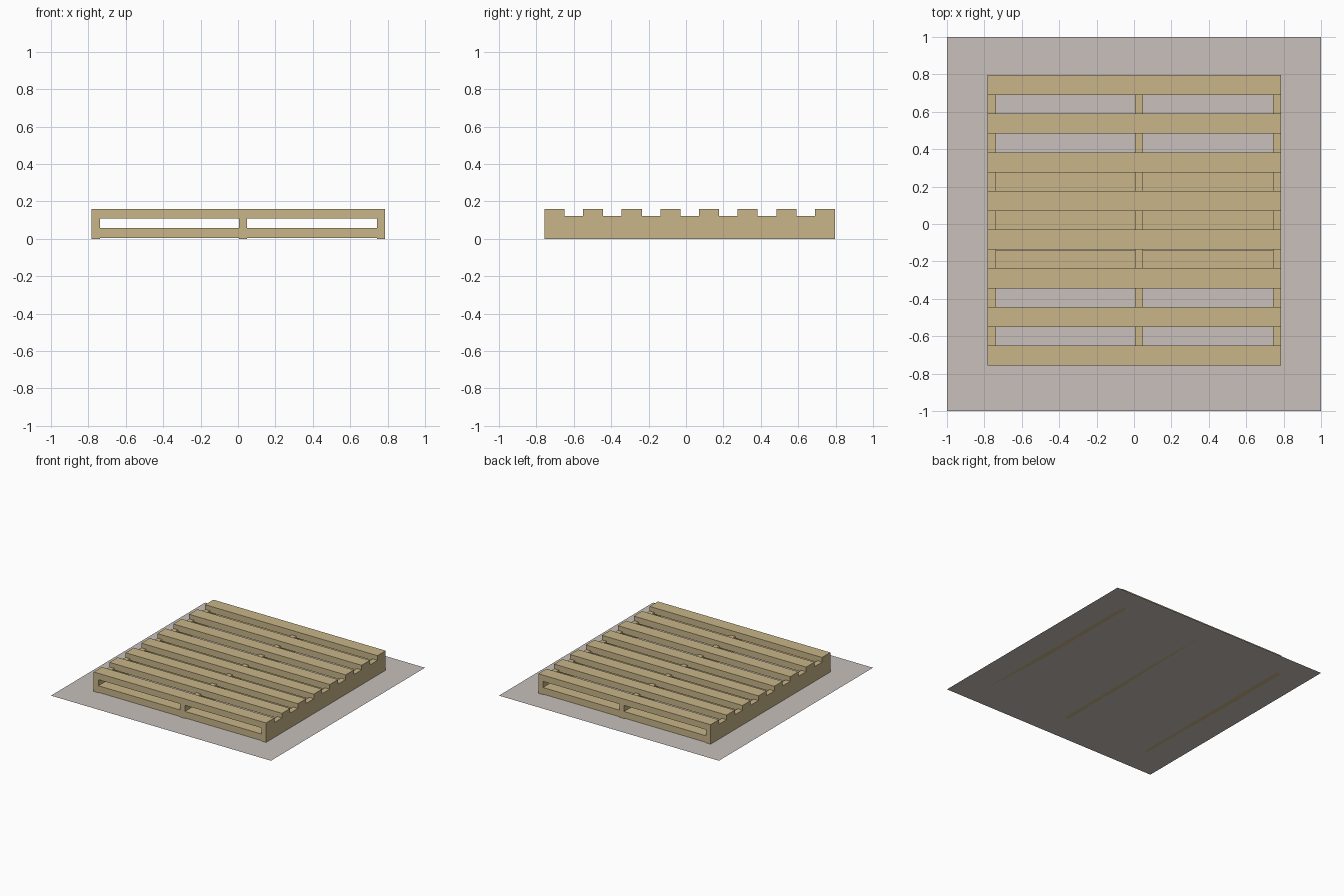
import bpy

if "Cube" in bpy.data.objects:
    bpy.data.objects.remove(bpy.data.objects["Cube"])


def material(name, rgb):
    m = bpy.data.materials.new(name)
    m.diffuse_color = (*rgb, 1)
    m.use_nodes = True
    m.node_tree.nodes["Principled BSDF"].inputs["Base Color"].default_value = m.diffuse_color
    return m


wood = material("pale_wood", (0.58, 0.46, 0.25))
floor = material("grey_floor", (0.58, 0.53, 0.50))


def board(name, x0, x1, y0, y1, z0, z1):
    bpy.ops.mesh.primitive_cube_add(
        size=1, location=((x0 + x1) / 2, (y0 + y1) / 2, (z0 + z1) / 2))
    ob = bpy.context.object
    ob.name = name
    ob.scale = (x1 - x0, y1 - y0, z1 - z0)
    bpy.ops.object.transform_apply(location=False, rotation=False, scale=True)
    ob.data.materials.append(wood)


LEFT, RIGHT, FRONT, BACK = -0.782, 0.785, -0.757, 0.797
WIDTH = 0.107

# Thin square base sheet
bpy.ops.mesh.primitive_plane_add(size=2, location=(0, 0, 0))
base = bpy.context.object
base.name = "base_sheet"
base.data.materials.append(floor)

# Three stringers running front to back
for i, x in enumerate((LEFT, 0.005, RIGHT - 0.043)):
    board(f"stringer_{i + 1}", x, x + 0.043, FRONT, BACK, 0.0, 0.122)

# Eight deck slats sunk into the stringers
for i in range(8):
    y = FRONT + i * (BACK - FRONT - WIDTH) / 7
    board(f"deck_slat_{i + 1}", LEFT, RIGHT, y, y + WIDTH, 0.108, 0.16)

# Bottom boards: one at each end, three near the middle
for i, y in enumerate((FRONT, -0.247, -0.035, 0.175, BACK - WIDTH)):
    board(f"bottom_board_{i + 1}", LEFT, RIGHT, y, y + WIDTH, 0.004, 0.058)
